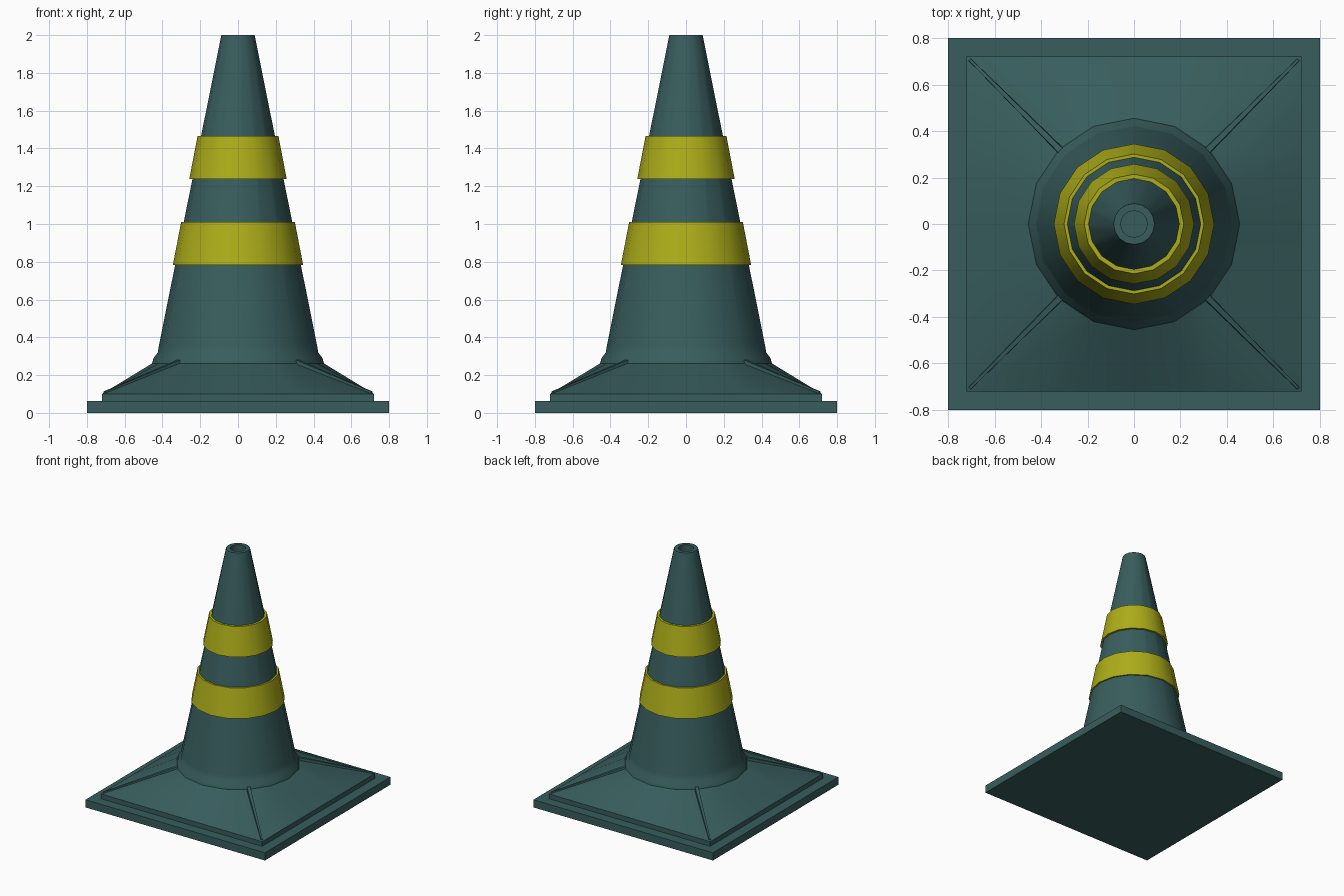
import bpy, bmesh
from math import cos, sin, pi, radians

if "Cube" in bpy.data.objects:
    bpy.data.objects.remove(bpy.data.objects["Cube"])

N = 16


def material(name, col):
    m = bpy.data.materials.new(name)
    m.diffuse_color = (*col, 1)
    m.use_nodes = True
    m.node_tree.nodes["Principled BSDF"].inputs["Base Color"].default_value = m.diffuse_color
    return m


TEAL = material("teal_rubber", (0.04, 0.11, 0.11))
YELLOW = material("yellow_band", (0.42, 0.42, 0.01))


def circle(r, z):
    return [(r * cos(2 * pi * i / N), r * sin(2 * pi * i / N), z) for i in range(N)]


def square(h, z):
    pts = []
    for x, y, _ in circle(1, z):
        k = h / max(abs(x), abs(y))
        pts.append((x * k, y * k, z))
    return pts


def skin(name, rings, mat, wrap=False, smooth=True):
    """Join successive rings with quads, capping the ends unless wrapped."""
    bm = bmesh.new()
    loops = [[bm.verts.new(p) for p in ring] for ring in rings]
    pairs = list(zip(loops, loops[1:]))
    if wrap:
        pairs.append((loops[-1], loops[0]))
    else:
        bm.faces.new(loops[0][::-1])
        bm.faces.new(loops[-1])
    for a, b in pairs:
        n = len(a)
        for i in range(n):
            j = (i + 1) % n
            bm.faces.new((a[i], a[j], b[j], b[i]))
    bmesh.ops.recalc_face_normals(bm, faces=bm.faces)
    me = bpy.data.meshes.new(name)
    bm.to_mesh(me)
    bm.free()
    ob = bpy.data.objects.new(name, me)
    bpy.context.collection.objects.link(ob)
    me.materials.append(mat)
    if smooth:
        bpy.ops.object.select_all(action='DESELECT')
        ob.select_set(True)
        bpy.context.view_layer.objects.active = ob
        bpy.ops.object.shade_smooth_by_angle(angle=radians(30))
    return ob


# Square base plate
plate = [(-0.8, -0.8), (0.8, -0.8), (0.8, 0.8), (-0.8, 0.8)]
skin("base_plate", [[(x, y, z) for x, y in plate] for z in (0, 0.062)], TEAL, smooth=False)

# Stepped skirt blending into the hollow-topped cone
skin("cone_body", [
    square(0.72, 0.06), square(0.72, 0.10),
    circle(0.455, 0.262), circle(0.447, 0.29), circle(0.425, 0.32),
    circle(0.418, 0.36), circle(0.088, 2.0),
    circle(0.057, 2.0), circle(0.057, 1.94)], TEAL)

# Thin ridges running down the four corners of the skirt
for k in range(4):
    a = pi / 4 + k * pi / 2

    def section(r, z, w):
        return [(r * cos(a) - s * sin(a), r * sin(a) + s * cos(a), z + dz)
                for s, dz in ((-w, -0.02), (w, -0.02), (w * 0.7, 0.014), (-w * 0.7, 0.014))]
    skin(f"corner_ridge_{k + 1}", [section(1.0, 0.10, 0.008), section(0.44, 0.268, 0.018)],
         TEAL, smooth=False)

# Two raised bands
for name, z0, z1, r0, r1 in (("lower_band", 0.782, 1.01, 0.345, 0.301),
                             ("upper_band", 1.238, 1.466, 0.258, 0.214)):
    skin(name, [circle(r0, z0), circle(r1, z1), circle(r1 - 0.03, z1), circle(r0 - 0.03, z0)],
         YELLOW, wrap=True)
